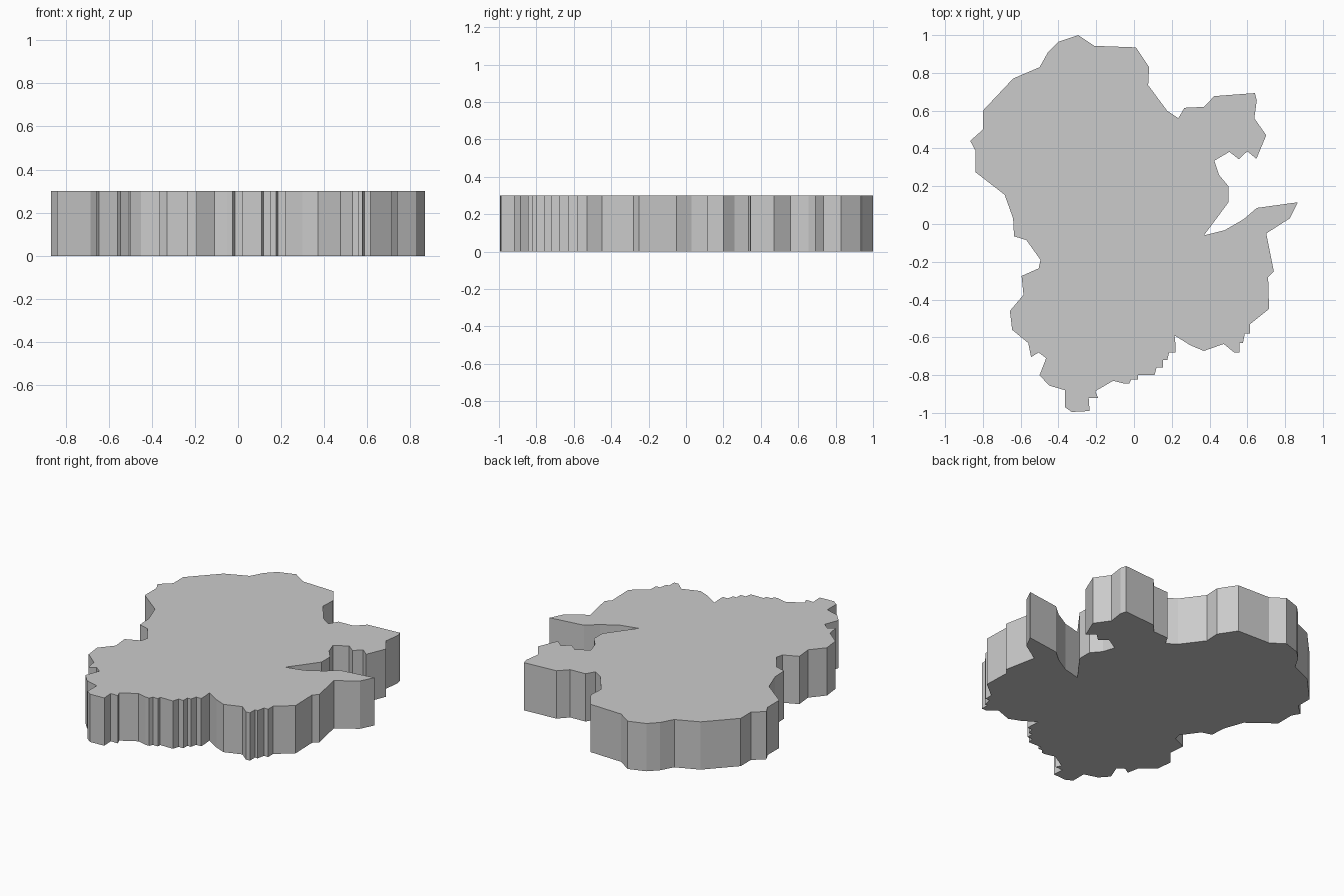
import bpy, bmesh
from mathutils import Vector

HEIGHT = 0.30

# Corner points of the outline, clockwise from the top
OUTLINE = [
    (-0.295, 1.0), (-0.21, 0.943), (0.01, 0.935), (0.08, 0.83), (0.075, 0.735),
    (0.175, 0.60), (0.235, 0.56), (0.267, 0.615), (0.37, 0.62), (0.425, 0.677),
    (0.64, 0.693), (0.65, 0.655), (0.637, 0.56), (0.70, 0.47), (0.648, 0.345),
    (0.60, 0.385), (0.555, 0.343), (0.505, 0.382), (0.425, 0.335), (0.45, 0.26),
    (0.50, 0.20), (0.50, 0.115), (0.43, 0.02), (0.37, -0.06), (0.48, -0.033),
    (0.58, 0.025), (0.65, 0.085), (0.867, 0.115), (0.825, 0.03), (0.70, -0.05),
    (0.74, -0.25), (0.71, -0.28), (0.715, -0.45), (0.615, -0.53), (0.53, -0.68),
    (0.475, -0.635), (0.37, -0.672), (0.30, -0.643), (0.215, -0.59), (0.22, -0.64),
    (0.085, -0.80), (0.02, -0.80), (-0.05, -0.845), (-0.11, -0.83), (-0.205, -0.885),
    (-0.19, -0.92), (-0.24, -0.92), (-0.235, -0.99), (-0.33, -0.995), (-0.365, -0.97),
    (-0.365, -0.88), (-0.45, -0.855), (-0.50, -0.80), (-0.465, -0.71), (-0.505, -0.68),
    (-0.545, -0.705), (-0.56, -0.63), (-0.645, -0.56), (-0.657, -0.46), (-0.585, -0.375),
    (-0.595, -0.275), (-0.505, -0.235), (-0.495, -0.19), (-0.57, -0.085), (-0.635, -0.065),
    (-0.64, 0.03), (-0.685, 0.155), (-0.84, 0.275), (-0.84, 0.39), (-0.867, 0.44),
    (-0.80, 0.50), (-0.80, 0.60), (-0.64, 0.77), (-0.50, 0.83),
]
# Stretches of the edge that run as small steps: start corner -> step count
STEPS = {(0.615, -0.53): 3, (0.22, -0.64): 4, (0.02, -0.80): 2}
# Soft bulge on the upper left shoulder
SHOULDER = [(-0.455, 0.91), (-0.40, 0.965)]


def stepped(a, b, n):
    """Points of a small staircase from a to b, both ends left out."""
    a, b = Vector(a), Vector(b)
    pts = []
    for i in range(n):
        p, q = a.lerp(b, i / n), a.lerp(b, (i + 1) / n)
        pts.append((p.x, q.y) if i % 2 == 0 else (p.x - 0.01, q.y))
        if i < n - 1:
            pts.append(tuple(q))
    return pts


profile = []
for i, p in enumerate(OUTLINE):
    profile.append(p)
    if p in STEPS:
        profile += stepped(p, OUTLINE[i + 1], STEPS[p])
profile += SHOULDER

# Flat slab: outline face pulled straight up
bm = bmesh.new()
base = bm.faces.new([bm.verts.new((x, y, 0)) for x, y in profile])
ext = bmesh.ops.extrude_face_region(bm, geom=[base], use_keep_orig=True)
top = [v for v in ext["geom"] if isinstance(v, bmesh.types.BMVert)]
bmesh.ops.translate(bm, verts=top, vec=(0, 0, HEIGHT))
bmesh.ops.recalc_face_normals(bm, faces=bm.faces)
mesh = bpy.data.meshes.new("map_slab")
bm.to_mesh(mesh)
bm.free()
slab = bpy.data.objects.new("map_slab", mesh)
bpy.context.collection.objects.link(slab)
